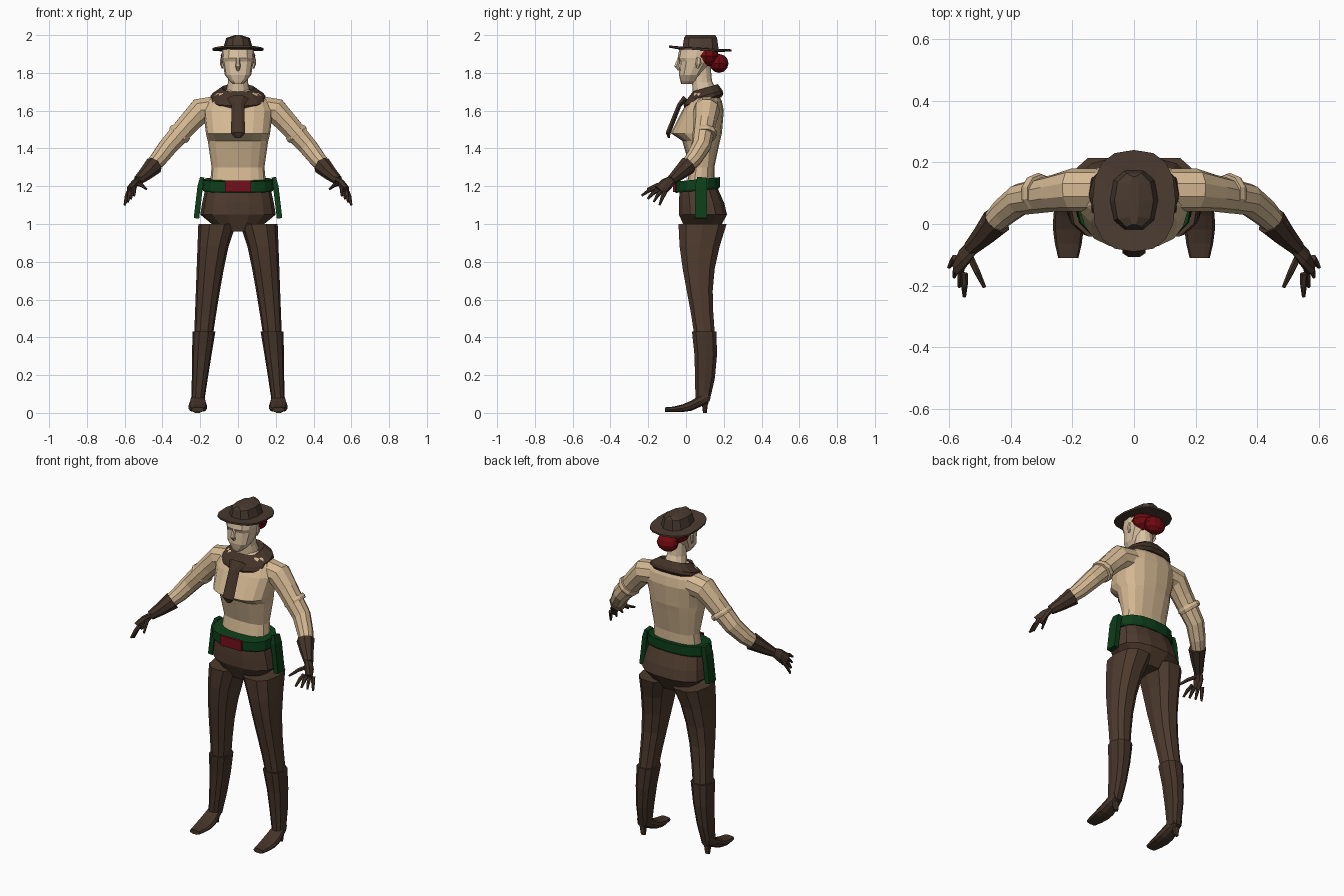
import bpy, bmesh, math
from mathutils import Vector, Matrix

if "Cube" in bpy.data.objects:
    bpy.data.objects.remove(bpy.data.objects["Cube"])


def material(name, red, green, blue):
    mat = bpy.data.materials.new(name)
    mat.use_nodes = True
    colour = (red, green, blue, 1)
    mat.diffuse_color = colour
    mat.node_tree.nodes["Principled BSDF"].inputs["Base Color"].default_value = colour
    return mat


SHIRT = material("tan shirt", .66, .48, .29)
SKIN = material("pale skin", .7, .54, .36)
PANTS = material("brown trousers", .076, .043, .027)
LEATHER = material("dark brown leather", .058, .034, .022)
FELT = material("hat brown", .068, .043, .03)
GREEN = material("dark green", .004, .048, .01)
RED = material("buckle red", .17, .005, .01)
HAIR = material("hair red", .16, .003, .005)

# Shared heights and directions
WAIST, CROTCH, CUFF, ANKLE = 1.2, 1, .43, .06
ACROSS, DEEP = Vector((1, 0, 0)), Vector((0, 1, 0))
HAND_SPREAD = Vector((-.4, .8, .4))


def finish(name, bm, mat, mirror):
    """Turn a bmesh into a flat-shaded object, optionally paired left and right."""
    bmesh.ops.recalc_face_normals(bm, faces=bm.faces)
    mesh = bpy.data.meshes.new(name)
    bm.to_mesh(mesh)
    bm.free()
    mesh.materials.append(mat)
    part = bpy.data.objects.new(name, mesh)
    bpy.context.collection.objects.link(part)
    if mirror:
        part.modifiers.new("Mirror", 'MIRROR')
    return part


def skin(name, rings, mat, mirror=False):
    """Join point rings with quads and close both ends."""
    bm = bmesh.new()
    rows = [[bm.verts.new(point) for point in ring] for ring in rings]
    for low, high in zip(rows, rows[1:]):
        for i in range(len(low)):
            bm.faces.new((low[i - 1], low[i], high[i], high[i - 1]))
    bm.faces.new(rows[0])
    bm.faces.new(rows[-1])
    return finish(name, bm, mat, mirror)


def outline(sides, power):
    """Rounded unit outline; four sides give a square."""
    start = math.pi / 4 if sides == 4 else 0
    size = math.sqrt(2) if sides == 4 else 1
    for i in range(sides):
        angle = start + i * math.tau / sides
        c, s = math.cos(angle), math.sin(angle)
        yield (math.copysign(abs(c) ** power, c) * size,
               math.copysign(abs(s) ** power, s) * size)


def loft(name, sections, mat, sides=12, power=.8, tilt=0, mirror=False):
    """Stack sections given as height, inner x, outer x, front y, back y."""
    rings = []
    for z, inner, outer, front, back in sections:
        ring = []
        for c, s in outline(sides, power):
            x = (inner + outer + c * (outer - inner)) / 2
            y = (front + back + s * (back - front)) / 2
            ring.append((x, y, z + tilt * y))
        rings.append(ring)
    return skin(name, rings, mat, mirror)


def body(name, sections, mat, **options):
    """Centred loft from height, half width, front y, back y."""
    rows = [(z, -half, half, front, back) for z, half, front, back in sections]
    return loft(name, rows, mat, **options)


def tube(name, path, mat, sides=8, spread=DEEP, flat=1, mirror=True):
    """Sweep along x, y, z, half width; thickness is half width times flat."""
    points = [Vector(stop[:3]) for stop in path]
    last = len(points) - 1
    rings = []
    for i, point in enumerate(points):
        along = (points[min(i + 1, last)] - points[max(i - 1, 0)]).normalized()
        wide = (spread - along * spread.dot(along)).normalized()
        thick = along.cross(wide) * flat
        rings.append([point + (wide * c + thick * s) * path[i][3]
                      for c, s in outline(sides, 1)])
    return skin(name, rings, mat, mirror)


def blob(name, centre, radii, mat):
    bm = bmesh.new()
    place = Matrix.Translation(centre) @ Matrix.Diagonal((*radii, 1))
    bmesh.ops.create_uvsphere(bm, u_segments=12, v_segments=6, radius=1, matrix=place)
    return finish(name, bm, mat, False)


def leg_section(z, margin=0):
    """Leg outline by height: full thigh, narrow knee, rounded calf."""
    t = (CROTCH - z) / (CROTCH - ANKLE)
    bend = min(1, 1.3 * t)
    ease = bend * bend * (3 - 2 * bend)
    inner = .01 + .17 * t ** .7
    outer = .21 + .035 * t
    front = -.045 + .095 * ease
    back = .22 - .12 * t - .035 * math.sin(5.5 * t)
    return z, inner - margin, outer + margin, front - margin, back + margin


def steps(start, end, count):
    return [start + (end - start) * i / count for i in range(count + 1)]


# Shirt torso
body("shirt", [(1.19, .15, 0, .15), (1.3, .14, .02, .15), (1.44, .16, -.02, .18),
               (1.48, .17, -.08, .19), (1.6, .185, -.02, .2), (1.65, .165, .01, .19),
               (1.69, .12, .03, .17), (1.71, .07, .05, .15)], SHIRT, sides=16)

# Arms with rolled sleeve bands
tube("arms", [(.12, .11, 1.61, .07), (.2, .11, 1.6, .07), (.26, .1, 1.535, .06),
              (.37, .08, 1.41, .052), (.42, .04, 1.345, .046), (.47, -.01, 1.29, .036)],
     SHIRT, sides=10)
tube("sleeve_bands", [(.3, .1, 1.49, .061), (.31, .1, 1.477, .066), (.32, .1, 1.465, .061)],
     SHIRT, sides=10)

# Gloves, with four fanned fingers and a thumb
tube("glove_cuffs", [(.445, .01, 1.31, .05), (.49, -.04, 1.265, .037), (.53, -.08, 1.23, .026)],
     LEATHER)
tube("palms", [(.52, -.07, 1.24, .025), (.55, -.105, 1.21, .036), (.57, -.14, 1.175, .036)],
     LEATHER, spread=HAND_SPREAD, flat=.55)


def finger(name, base, tip):
    knuckle = base.lerp(tip, .5) + Vector((0, 0, .006))
    tube(name, [(*base, .012), (*knuckle, .011), (*tip, .006)], LEATHER, sides=6,
         spread=HAND_SPREAD)


first_base, last_base = Vector((.55, -.16, 1.19)), Vector((.58, -.11, 1.17))
first_tip, last_tip = Vector((.55, -.235, 1.15)), Vector((.6, -.14, 1.1))
for i, label in enumerate(("index", "middle", "ring", "little")):
    finger(label + "_fingers", first_base.lerp(last_base, i / 3), first_tip.lerp(last_tip, i / 3))
finger("thumbs", Vector((.535, -.1, 1.215)), Vector((.485, -.205, 1.185)))

# Trousers
body("trouser_hips", [(.96, .09, 0, .17), (1.05, .2, -.04, .22), (1.11, .19, -.04, .205),
                      (WAIST, .17, -.035, .165)], PANTS, sides=14)
loft("trouser_legs", [leg_section(z) for z in steps(CROTCH, CUFF - .02, 5)], PANTS,
     sides=10, mirror=True)

# Boots with arched soles and slim heels
loft("boot_shafts", [leg_section(z, .01 * z / CUFF) for z in steps(CUFF, ANKLE, 3)], LEATHER,
     sides=10, mirror=True)
foot = []
for t in steps(0, 1, 5):
    top = .03 + .1 * (1 - t) ** 2
    sole = max(.004, .05 - .1 * t)
    half = .03 + .02 * math.sin(3 * t)
    foot.append([(.213 + c * half, .12 - .23 * t, (top + sole + s * (top - sole)) / 2)
                 for c, s in outline(10, .8)])
skin("boot_feet", foot, LEATHER, mirror=True)
loft("boot_heels", [(0, .2, .23, .09, .11), (.08, .19, .24, .08, .12)], LEATHER,
     sides=8, mirror=True)

# Belt, buckle and side pouches
body("belt", [(1.17, .185, -.055, .175), (1.18, .19, -.06, .18), (1.23, .185, -.06, .18)],
     GREEN, sides=16, tilt=.1)
tube("buckle", [(0, -.063, 1.17, .07), (0, -.063, 1.23, .07)], RED,
     sides=4, spread=ACROSS, flat=.1, mirror=False)
tube("side_pouches", [(.19, .085, 1.245, .025), (.2, .08, WAIST, .032), (.22, .08, 1.03, .032)],
     GREEN, sides=4, flat=.45)

# Neckerchief
body("neckerchief", [(1.615, .13, -.01, .19), (1.63, .15, -.015, .2), (1.65, .145, -.005, .195),
                     (1.69, .085, .035, .17), (1.68, .07, .045, .155)], LEATHER,
     sides=14, tilt=.3)
tube("neckerchief_tie", [(0, 0, 1.665, .058), (0, -.035, 1.63, .034), (0, -.095, 1.48, .037),
                         (0, -.09, 1.455, .015)], LEATHER, sides=6, spread=ACROSS,
     flat=.4, mirror=False)

# Neck, head, nose and ears
tube("neck", [(0, .1, 1.69, .065), (0, .085, 1.75, .053), (0, .08, 1.84, .05)], SKIN,
     sides=12, mirror=False)
body("head", [(1.74, .025, -.025, .03), (1.757, .045, -.03, .06), (1.79, .07, -.037, .085),
              (1.86, .083, -.034, .135), (1.88, .086, -.044, .145), (1.93, .083, -.035, .155)],
     SKIN)
tube("nose", [(0, -.036, 1.88, .008), (0, -.05, 1.835, .014), (0, -.036, 1.815, .008)], SKIN,
     sides=6, spread=ACROSS, mirror=False)
tube("ears", [(.083, .06, 1.825, .008), (.09, .066, 1.85, .015), (.088, .068, 1.88, .012)],
     SKIN, sides=6, flat=.5)

# Hair swept into a bun
blob("hair", (0, .105, 1.89), (.092, .07, .06), HAIR)
blob("hair_bun", (0, .175, 1.85), (.065, .05, .05), HAIR)

# Hat: curled brim and creased crown
MIDDLE = .075
brim = body("hat_brim", [(z, .135 * s, MIDDLE - .165 * s, MIDDLE + .165 * s) for z, s in
                         ((1.92, .6), (1.917, 1), (1.927, 1), (1.933, .6))], FELT,
            sides=16, tilt=-.06)
for v in brim.data.vertices:
    v.co.z += .55 * max(0, abs(v.co.y - MIDDLE) - .09) ** 1.5 + .06 * abs(v.co.x)
body("hat_crown", [(1.915, .083, -.025, .178), (1.984, .063, -.014, .168),
                   (2, .016, -.005, .158)], FELT, sides=10)
